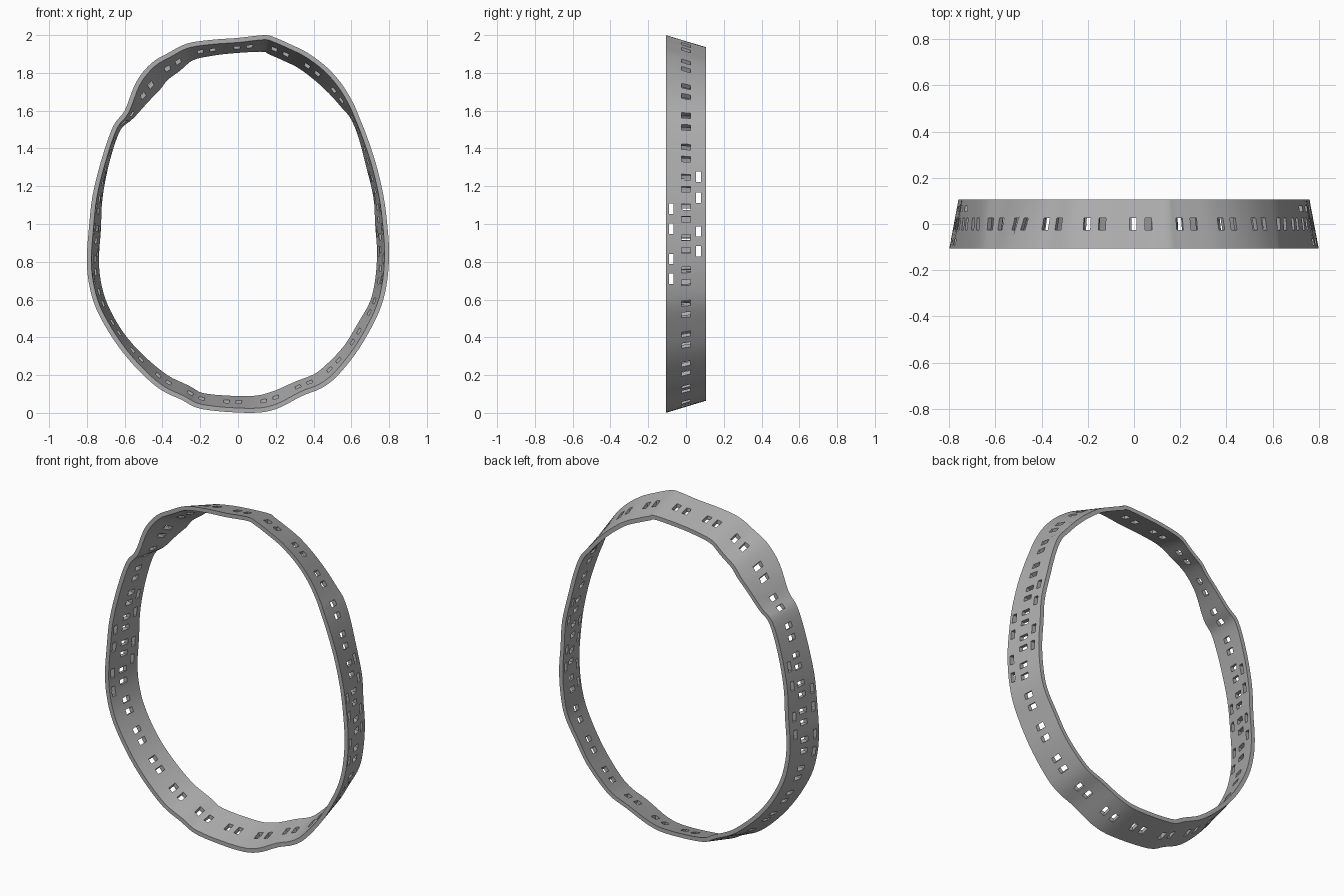
import bpy
import bmesh
from math import sin, cos, pi
from mathutils import Vector, Matrix

cube = bpy.data.objects.get("Cube")
if cube:
    bpy.data.objects.remove(cube, do_unlink=True)

HALF_DEPTH = 0.107
THICKNESS = 0.024
STEPS = 4
CENTRE = Vector((0, 0, 1))

# Front outline in hundredths, clockwise from the top: x, z, inward taper towards the back
OUTLINE = [
    (0, 198.5, 5.5), (14, 200, 6.5), (20, 198.5, 7), (28, 195, 7), (37, 190.5, 7),
    (47, 183, 7), (55, 174, 6), (61, 164, 4), (64, 157, 2), (68, 147, 2),
    (73, 132, 3), (77, 115, 3), (79, 100, 4), (80, 85, 4), (79, 70, 4),
    (76, 57, 4), (70, 44, 5), (62, 31, 5), (52, 19, 6), (44, 13, 6),
    (34, 9, 6), (20, 2, 7), (6, 0, 6.5), (-19, 2, 6), (-30, 7, 6),
    (-42, 13, 6), (-55, 25, 5), (-66, 39, 4), (-75, 55, 4), (-79, 69, 4),
    (-80, 82, 4), (-79, 97, 4), (-77, 115, 3), (-72, 135, 2), (-66, 152, 2),
    (-60, 160, 4), (-54, 175, 10), (-46, 185, 10), (-37, 190.5, 9), (-27, 195.5, 7),
    (-14, 197.5, 6),
]


def smooth_loop(points):
    """Closed Catmull-Rom curve through the points."""
    pts = [Vector(p) / 100 for p in points]
    n = len(pts)
    result = []
    for i in range(n):
        a, b, c, d = (pts[(i + k) % n] for k in (-1, 0, 1, 2))
        for s in range(STEPS):
            t = s / STEPS
            result.append(0.5 * (2 * b + (c - a) * t + (2 * a - 5 * b + 4 * c - d) * t * t
                                 + (3 * b - a - 3 * c + d) * t ** 3))
    return result


def inward_normals(loop):
    n = len(loop)
    result = []
    for i in range(n):
        t = loop[(i + 2) % n] - loop[i - 2]
        result.append(Vector((t.y, 0, -t.x)).normalized())
    return result


def new_object(name, bm):
    mesh = bpy.data.meshes.new(name)
    bm.to_mesh(mesh)
    bm.free()
    obj = bpy.data.objects.new(name, mesh)
    bpy.context.collection.objects.link(obj)
    return obj


# Tapered band: a four-cornered section carried round the outline
loop = smooth_loop(OUTLINE)
normals = inward_normals(loop)
bm = bmesh.new()
sections = []
for p, n in zip(loop, normals):
    front = Vector((p.x, -HALF_DEPTH, p.y))
    back = Vector((p.x, HALF_DEPTH, p.y)) + n * p.z
    corners = (front, back, back + n * THICKNESS, front + n * THICKNESS)
    sections.append([bm.verts.new(c) for c in corners])
for i, here in enumerate(sections):
    there = sections[(i + 1) % len(sections)]
    for k in range(4):
        j = (k + 1) % 4
        bm.faces.new((here[k], here[j], there[j], there[k]))
bmesh.ops.recalc_face_normals(bm, faces=bm.faces[:])
band = new_object("band", bm)


# Slot cutters
def add_box(bm, location, size, angle=0.0):
    matrix = (Matrix.Translation(location) @ Matrix.Rotation(angle, 4, "Y")
              @ Matrix.Diagonal((*size, 1)))
    bmesh.ops.create_cube(bm, size=1, matrix=matrix)


bm = bmesh.new()
PAIRS = 30
for i in range(PAIRS):
    angle = 0.03 + i * 2 * pi / PAIRS
    radial = Vector((sin(angle), 0, cos(angle)))
    tangent = Vector((cos(angle), 0, -sin(angle)))
    # nearest outline point along this direction
    hit = max(loop, key=lambda p: (Vector((p.x, 0, p.y)) - CENTRE).normalized().dot(radial))
    radius = (Vector((hit.x, 0, hit.y)) - CENTRE).length - 0.04
    for side in (-1, 1):
        add_box(bm, CENTRE + radial * radius + tangent * side * 0.033,
                (0.03, 0.05, 0.2), angle)

# Upright slots on both flanks, in front of and behind the middle row
for side in (-1, 1):
    for y, heights in ((-0.078, (1.08, 0.975, 0.815, 0.71)),
                       (0.066, (1.25, 1.14, 0.96, 0.855))):
        for z in heights:
            add_box(bm, Vector((side * 0.77, y, z)), (0.24, 0.025, 0.055))
cutter = new_object("slot_cutter", bm)

# Cut the slots, then drop the cutter
cut = band.modifiers.new("slots", "BOOLEAN")
cut.operation = "DIFFERENCE"
cut.solver = "EXACT"
cut.object = cutter
bpy.context.view_layer.objects.active = band
band.select_set(True)
bpy.ops.object.modifier_apply(modifier=cut.name)
bpy.data.objects.remove(cutter, do_unlink=True)

# Grey finish
grey = bpy.data.materials.new("plain_grey")
grey.use_nodes = True
colour = (0.42, 0.42, 0.42, 1)
grey.diffuse_color = colour
grey.node_tree.nodes["Principled BSDF"].inputs["Base Color"].default_value = colour
band.data.materials.clear()
band.data.materials.append(grey)
bpy.ops.object.shade_smooth_by_angle(angle=pi / 6)
